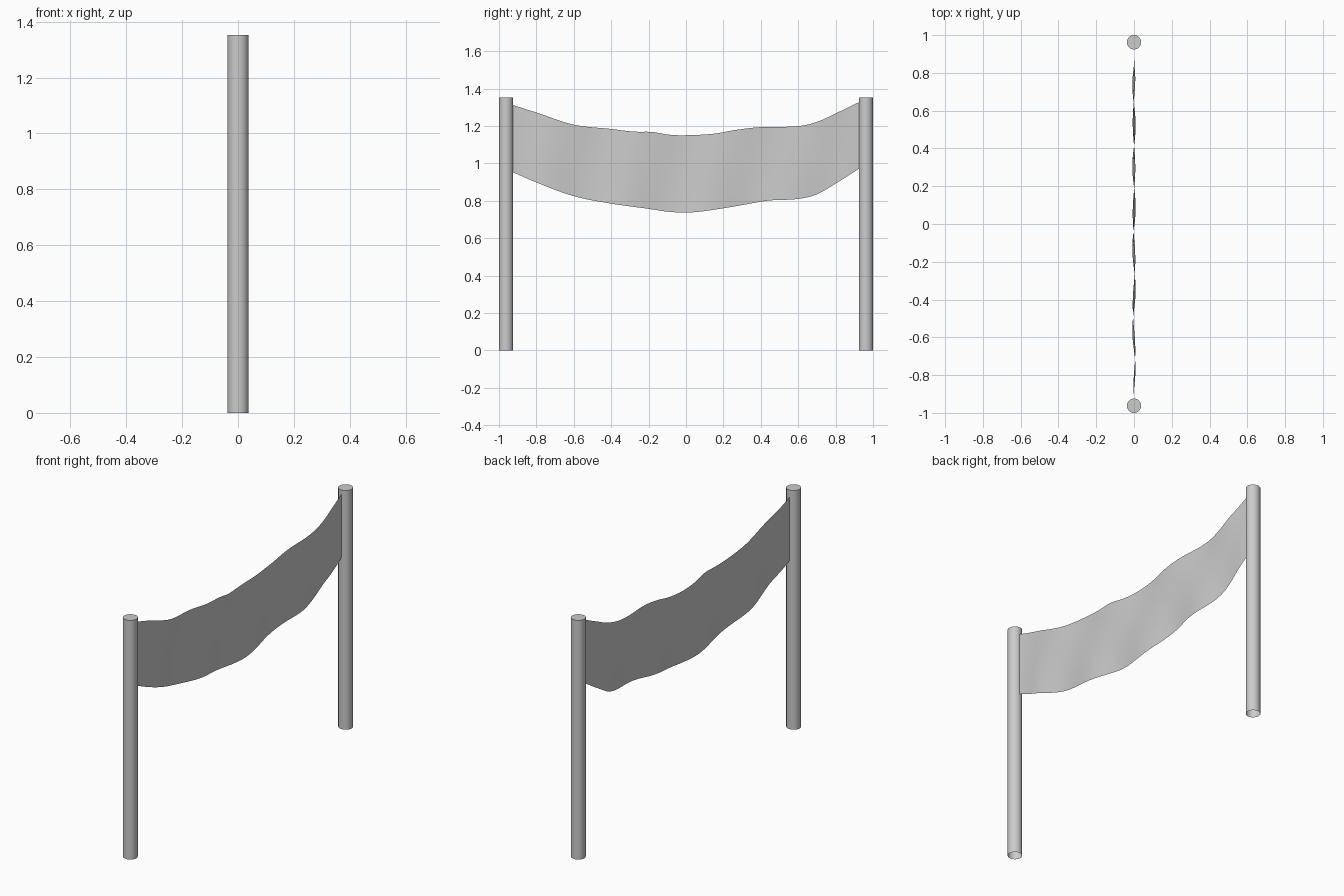
import bpy, bmesh, math

if "Cube" in bpy.data.objects:
    bpy.data.objects.remove(bpy.data.objects["Cube"])

R, Y, H = 0.038, 0.962, 1.353


def finish(name, bm, angle):
    me = bpy.data.meshes.new(name)
    bm.to_mesh(me)
    bm.free()
    ob = bpy.data.objects.new(name, me)
    bpy.context.collection.objects.link(ob)
    bpy.ops.object.select_all(action='DESELECT')
    ob.select_set(True)
    bpy.context.view_layer.objects.active = ob
    bpy.ops.object.shade_smooth_by_angle(angle=math.radians(angle))
    return ob


def pole(name, y):
    bm = bmesh.new()
    bmesh.ops.create_cone(bm, cap_ends=True, segments=32,
                          radius1=R, radius2=R, depth=H)
    # the foot of the tube is open
    foot = [f for f in bm.faces if f.normal.z < -0.9]
    bmesh.ops.delete(bm, geom=foot, context='FACES_ONLY')
    bmesh.ops.translate(bm, verts=bm.verts, vec=(0, y, H / 2))
    finish(name, bm, 40)


def sample(points, y):
    # smooth (Hermite) interpolation through the edge points
    n = len(points)
    i = max(k for k in range(n - 1) if points[k][0] <= y + 1e-9)

    def slope(k):
        a, b = points[max(k - 1, 0)], points[min(k + 1, n - 1)]
        return (b[1] - a[1]) / (b[0] - a[0])
    (y0, z0), (y1, z1) = points[i], points[i + 1]
    d = y1 - y0
    t = (y - y0) / d
    return (z0 * (2*t**3 - 3*t*t + 1) + z1 * (3*t*t - 2*t**3)
            + d * (slope(i) * (t**3 - 2*t*t + t) + slope(i + 1) * (t**3 - t*t)))


# Poles
pole("left_pole", -Y)
pole("right_pole", Y)

# Banner edges as (y, z)
TOP = [(-.926, 1.312), (-.8, 1.272), (-.6, 1.207), (-.4, 1.184), (-.28, 1.17),
       (-.18, 1.168), (-.08, 1.152), (.05, 1.152), (.16, 1.16), (.26, 1.178),
       (.4, 1.194), (.6, 1.199), (.7, 1.222), (.8, 1.267), (.926, 1.328)]
BOTTOM = [(-.926, .953), (-.8, .898), (-.6, .825), (-.4, .785), (-.2, .757),
          (-.1, .742), (0, .737), (.1, .745), (.3, .777), (.44, .801),
          (.6, .810), (.7, .835), (.8, .892), (.926, .972)]

# Banner: a thin sheet with slight ripples, flat where it meets the poles
bm = bmesh.new()
COLS, ROWS, HALF = 72, 10, 0.926
grid = []
for i in range(COLS + 1):
    y = -HALF + 2 * HALF * i / COLS
    hi, lo = sample(TOP, y), sample(BOTTOM, y)
    fade = min(1, (HALF - abs(y)) / 0.15)
    col = []
    for j in range(ROWS + 1):
        t = j / ROWS
        x_top = 0.007 * math.sin(13 * y + 4.0)
        x_low = 0.009 * math.sin(14.5 * y + 0.3)
        x = fade * (x_low * (1 - t) + x_top * t)
        col.append(bm.verts.new((x, y, lo + (hi - lo) * t)))
    grid.append(col)
for a, b in zip(grid, grid[1:]):
    for j in range(ROWS):
        bm.faces.new((a[j], b[j], b[j + 1], a[j + 1]))
finish("hanging_banner", bm, 60)
